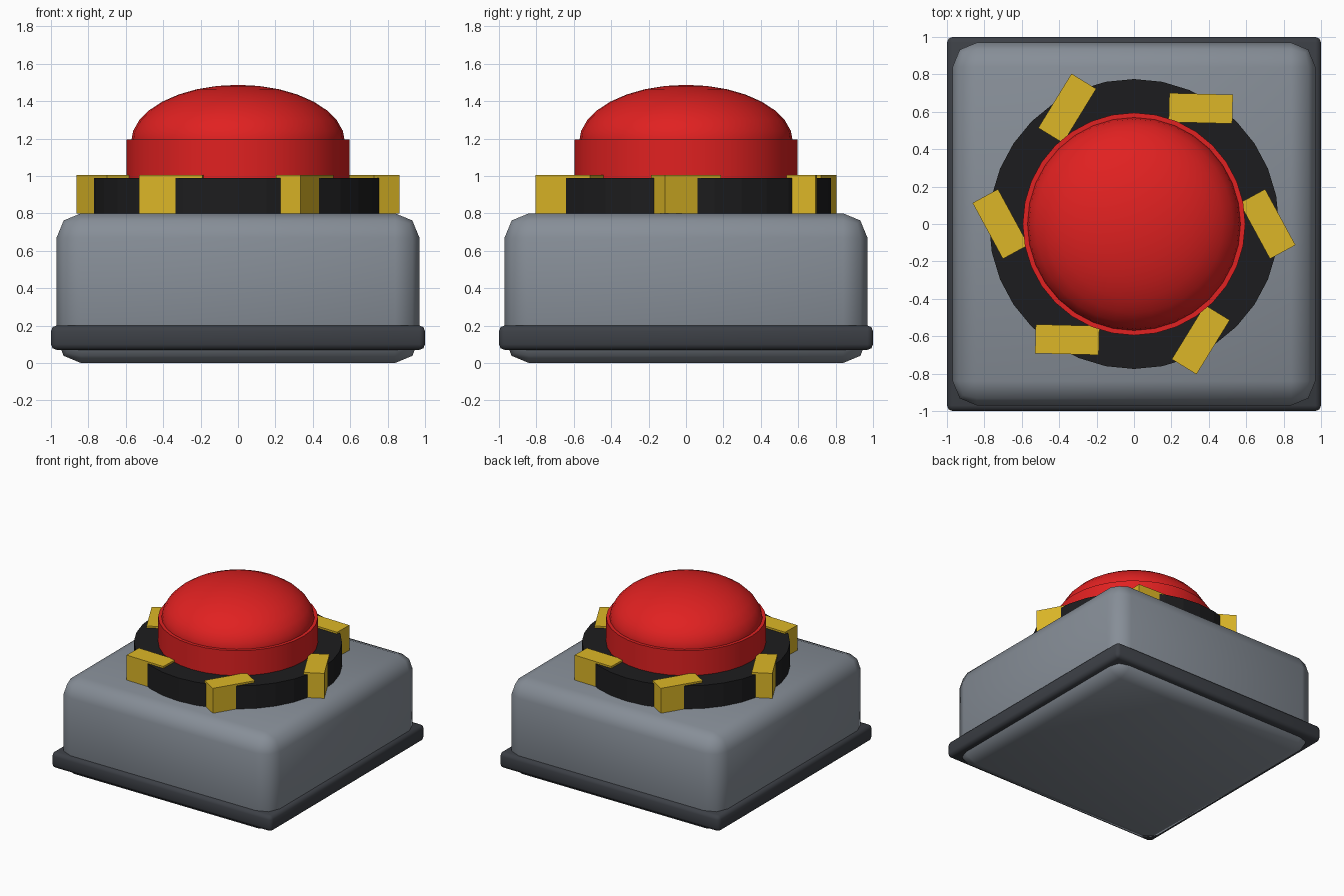
import bpy
from math import radians, cos, sin

if "Cube" in bpy.data.objects:
    bpy.data.objects.remove(bpy.data.objects["Cube"])


def material(name, rgb):
    m = bpy.data.materials.new(name)
    m.diffuse_color = (*rgb, 1)
    m.use_nodes = True
    m.node_tree.nodes["Principled BSDF"].inputs["Base Color"].default_value = m.diffuse_color
    return m


GREY = material("housing_grey", (0.24, 0.27, 0.31))
DARK = material("trim_dark", (0.045, 0.05, 0.06))
BLACK = material("collar_black", (0.012, 0.012, 0.013))
RED = material("button_red", (0.75, 0.015, 0.015))
YELLOW = material("tab_yellow", (0.72, 0.47, 0.02))


def finish(name, mat, smooth=None):
    ob = bpy.context.object
    ob.name = name
    ob.data.materials.append(mat)
    if smooth:
        bpy.ops.object.shade_smooth_by_angle(angle=radians(smooth))
    return ob


def box(name, size, loc, mat, bevel=0, rot=0):
    bpy.ops.mesh.primitive_cube_add(size=1, location=loc, rotation=(0, 0, rot))
    ob = bpy.context.object
    ob.scale = size
    bpy.ops.object.transform_apply(location=False, rotation=False, scale=True)
    if bevel:
        mod = ob.modifiers.new("bevel", 'BEVEL')
        mod.width = bevel
        mod.segments = 2
        bpy.ops.object.modifier_apply(modifier="bevel")
    return finish(name, mat, 50 if bevel else None)


def disc(name, radius, z0, z1, mat, smooth=None):
    bpy.ops.mesh.primitive_cylinder_add(vertices=32, radius=radius, depth=z1 - z0,
                                        location=(0, 0, (z0 + z1) / 2))
    return finish(name, mat, smooth)


# Rounded housing and the trim band around its foot
box("housing", (1.94, 1.94, 0.8), (0, 0, 0.4), GREY, 0.13)
box("base_trim", (2.0, 2.0, 0.13), (0, 0, 0.135), DARK, 0.03)

# Black collar
disc("collar", 0.775, 0.78, 0.99, BLACK)

# Push button: drum and flattened dome
disc("button_drum", 0.595, 0.95, 1.195, RED, 40)
bpy.ops.mesh.primitive_uv_sphere_add(segments=32, ring_count=16, radius=1, location=(0, 0, 1.18))
bpy.context.object.scale = (0.572, 0.572, 0.307)
bpy.ops.object.transform_apply(location=False, rotation=False, scale=True)
finish("button_dome", RED, 40)

# Six skewed warning tabs around the collar
for i in range(6):
    a = radians(60 * i)
    box(f"tab_{i + 1}", (0.34, 0.155, 0.205),
        (0.714 * cos(a), 0.714 * sin(a), 0.9025), YELLOW, rot=a - radians(61.5))
